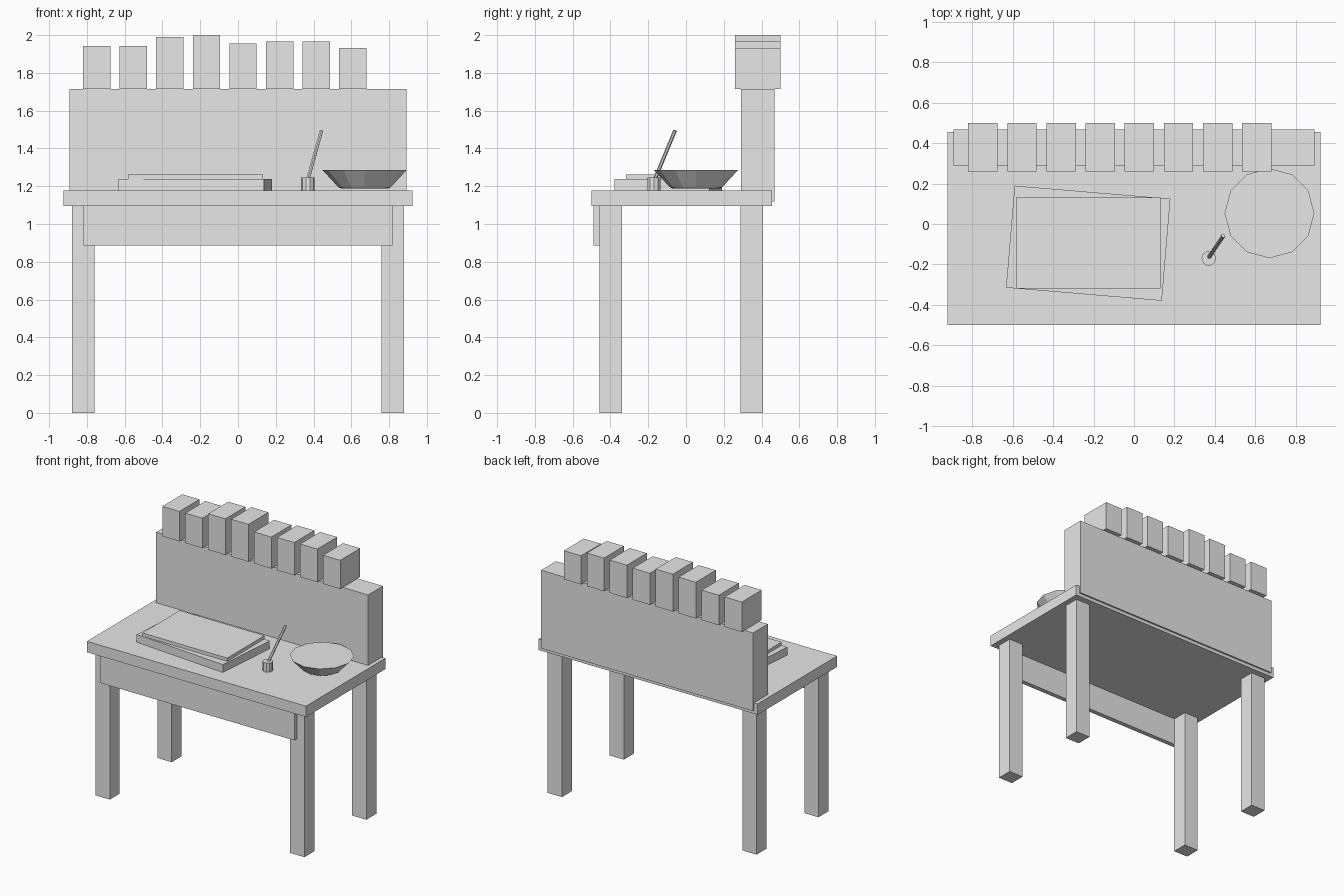
import bpy
import math
from mathutils import Vector

if "Cube" in bpy.data.objects:
    bpy.data.objects.remove(bpy.data.objects["Cube"])

grey = bpy.data.materials.new("plain grey")
grey.diffuse_color = (0.8, 0.8, 0.8, 1)
grey.use_nodes = True
grey.node_tree.nodes["Principled BSDF"].inputs["Base Color"].default_value = grey.diffuse_color


def make(name, verts, faces):
    mesh = bpy.data.meshes.new(name)
    mesh.from_pydata(verts, [], faces)
    mesh.materials.append(grey)
    obj = bpy.data.objects.new(name, mesh)
    bpy.context.collection.objects.link(obj)
    return obj


def box(name, x, y, z, turn=0):
    """Box from (min, max) ranges, turned about its own vertical axis."""
    c = [(r[0] + r[1]) / 2 for r in (x, y, z)]
    h = [(r[1] - r[0]) / 2 for r in (x, y, z)]
    verts = [(sx * h[0], sy * h[1], sz * h[2])
             for sz in (-1, 1) for sx, sy in ((-1, -1), (1, -1), (1, 1), (-1, 1))]
    faces = [(3, 2, 1, 0), (4, 5, 6, 7)]
    faces += [(i, (i + 1) % 4, (i + 1) % 4 + 4, i + 4) for i in range(4)]
    obj = make(name, verts, faces)
    obj.location = c
    obj.rotation_euler.z = math.radians(turn)
    return obj


def lathe(name, rings, sides, start=0):
    """Closed solid from (radius, height) rings, lowest first."""
    verts = [(r * math.cos(start + 2 * math.pi * i / sides),
              r * math.sin(start + 2 * math.pi * i / sides), z)
             for r, z in rings for i in range(sides)]
    faces = [tuple(reversed(range(sides)))]
    for k in range(len(rings) - 1):
        a, b = k * sides, (k + 1) * sides
        faces += [(a + i, a + (i + 1) % sides, b + (i + 1) % sides, b + i)
                  for i in range(sides)]
    top = (len(rings) - 1) * sides
    faces.append(tuple(range(top, top + sides)))
    return make(name, verts, faces)


# Table: top, four legs, front apron
box("table_top", (-0.923, 0.923), (-0.5, 0.455), (1.095, 1.178))
for side in (-1, 1):
    xs = sorted((side * 0.76, side * 0.88))
    box("front_leg", xs, (-0.457, -0.338), (0, 1.095))
    box("back_leg", xs, (0.288, 0.407), (0, 1.095))
box("front_apron", (-0.818, 0.818), (-0.49, -0.455), (0.885, 1.095))

# Upright back panel, slightly overhanging the rear edge
box("back_panel", (-0.893, 0.893), (0.29, 0.468), (1.12, 1.715))

# Row of containers of uneven height along the panel
for i, top in enumerate((1.943, 1.943, 1.99, 2.0, 1.955, 1.965, 1.967, 1.933)):
    x = -0.82 + i * 0.1935
    box("container", (x, x + 0.145), (0.26, 0.5), (1.715, top))

# Large turned book with a page block on it
box("book_base", (-0.613, 0.16), (-0.348, 0.158), (1.178, 1.238), -4.8)
box("book_pages", (-0.583, 0.132), (-0.318, 0.132), (1.238, 1.263))

# Filled bowl
bowl = lathe("bowl", [(0.12, 1.187), (0.138, 1.194), (0.222, 1.285)], 12)
bowl.location = (0.67, 0.053, 0)

# Small pot with a leaning stick
pot = lathe("small_pot", [(0.036, 1.178), (0.036, 1.247)], 10)
pot.location = (0.37, -0.17, 0)
low, high = Vector((0.36, -0.18, 1.2)), Vector((0.442, -0.058, 1.495))
stick = lathe("stick", [(0.01, 0), (0.01, (high - low).length)], 6)
stick.location = low
stick.rotation_euler = (high - low).to_track_quat('Z', 'Y').to_euler()
